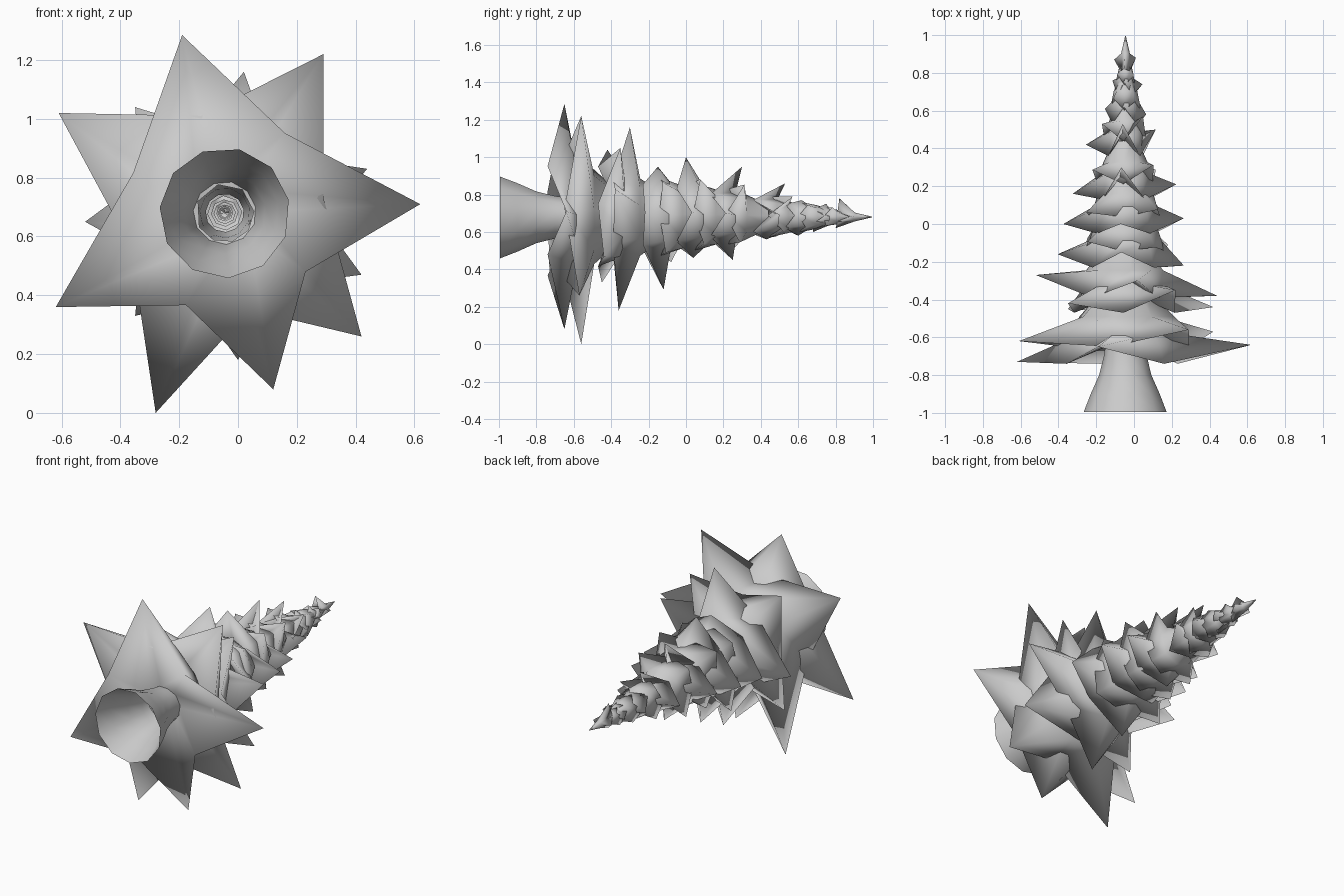
import bpy
from math import cos, sin, pi, atan2, hypot, radians

if "Cube" in bpy.data.objects:
    bpy.data.objects.remove(bpy.data.objects["Cube"])

AX, AZ = -0.045, 0.68   # the tree lies along y around this axis


def make(name, verts, faces, angle):
    me = bpy.data.meshes.new(name)
    me.from_pydata(verts, [], faces)
    me.validate()
    ob = bpy.data.objects.new(name, me)
    bpy.context.collection.objects.link(ob)
    bpy.ops.object.select_all(action='DESELECT')
    ob.select_set(True)
    bpy.context.view_layer.objects.active = ob
    bpy.ops.object.shade_smooth_by_angle(angle=radians(angle))
    return ob


def bridge(n, rings):
    return [(k * n + i, k * n + (i + 1) % n, (k + 1) * n + (i + 1) % n, (k + 1) * n + i)
            for k in range(rings - 1) for i in range(n)]


def polar(a, r, y):
    return (AX + r * cos(a), y, AZ + r * sin(a))


def layer(name, tips, valley, apex):
    """Four-pointed soft star: apex ring, middle ring, spiked rim, underside ring."""
    tips = sorted(tips)
    vr, vy = valley
    ar, ay = apex
    rim = []
    for i, (a, r, y) in enumerate(tips):
        b = tips[(i + 1) % len(tips)][0]
        if b <= a:
            b += 2 * pi
        rim.append((a, r, y))
        rim.append(((a + b) / 2, vr, vy))
    top = [polar(a, ar, ay) for a, r, y in rim]
    mid = [polar(a, ar + (vr - ar) * 0.65, ay + (vy - ay) * 0.5) for a, r, y in rim]
    edge = [polar(*p) for p in rim]
    under = [polar(a, ar * 0.9, vy + (ay - vy) * 0.3) for a, r, y in rim]
    make(name, top + mid + edge + under, bridge(len(rim), 4), 180)


def from_xz(points):
    return [(atan2(z - AZ, x - AX), hypot(x - AX, z - AZ), y) for x, z, y in points]


# Hollow flared trunk
profile = [(-0.995, 0.222), (-0.9, 0.185), (-0.8, 0.14), (-0.7, 0.115), (-0.5, 0.085), (-0.25, 0.065)]
N = 11
make("trunk", [polar(2 * pi * i / N + 0.2, r, y) for y, r in profile for i in range(N)],
     bridge(N, len(profile)), 40)

# Wide lower layers: tips as x, z, y; then valley and apex as radius, y
lower = [
    ([(-.19, 1.285, -.65), (.62, .71, -.64), (.12, .08, -.65), (-.62, .36, -.73)],
     (.34, -.74), (.11, -.42)),
    ([(.29, 1.22, -.56), (.42, .26, -.57), (-.28, 0.0, -.56), (-.61, 1.02, -.62)],
     (.34, -.65), (.11, -.33)),
    ([(.22, 1.05, -.35), (.42, .47, -.44), (-.35, .33, -.45), (-.35, 1.04, -.42)],
     (.27, -.47), (.11, -.18)),
    ([(.02, 1.16, -.30), (.44, .83, -.38), (0.0, .18, -.36), (-.52, .65, -.27)],
     (.26, -.39), (.11, -.10)),
]
for i, (tips, valley, apex) in enumerate(lower):
    layer(f"lower_branches_{i + 1}", from_xz(tips), valley, apex)

# Upper layers: (radius, y) of right, top, left and bottom tips; valley; apex
upper = [
    ([(.31, -.22), (.27, -.15), (.36, -.16), (.39, -.12)], (.23, -.23), (.11, .06)),
    ([(.31, .03), (.32, 0.0), (.33, 0.0), (.22, .04)], (.20, -.05), (.10, .24)),
    ([(.27, .21), (.27, .30), (.28, .16), (.23, .25)], (.16, .13), (.08, .40)),
    ([(.16, .50), (.18, .53), (.21, .42), (.12, .43)], (.12, .36), (.05, .62)),
    ([(.11, .58), (.09, .62), (.11, .61), (.10, .60)], (.09, .53), (.03, .77)),
    ([(.09, .74), (.07, .75), (.07, .76), (.08, .68)], (.055, .68), (.02, .86)),
    ([(.055, .88), (.10, .82), (.06, .87), (.06, .80)], (.035, .81), (.002, .995)),
]
for i, (sides, (vr, vy), (ar, ay)) in enumerate(upper):
    step = (ay - vy) * 0.3
    straight, diagonal = [], []
    for k, (r, y) in enumerate(sides):
        r2, y2 = sides[(k + 1) % 4]
        straight.append((k * pi / 2 + 0.08, r, y))
        diagonal.append((k * pi / 2 + 0.08 + pi / 4, (r + r2) * 0.42, (y + y2) / 2 + step * 0.7))
    layer(f"upper_branches_{i + 1}", straight, (vr, vy), (ar, ay))
    if i < 6:
        # offset partner layer between the straight tips
        layer(f"upper_branches_{i + 1}_offset", diagonal, (vr * 0.92, vy + step),
              (ar * 0.8, ay + step * 0.5))
